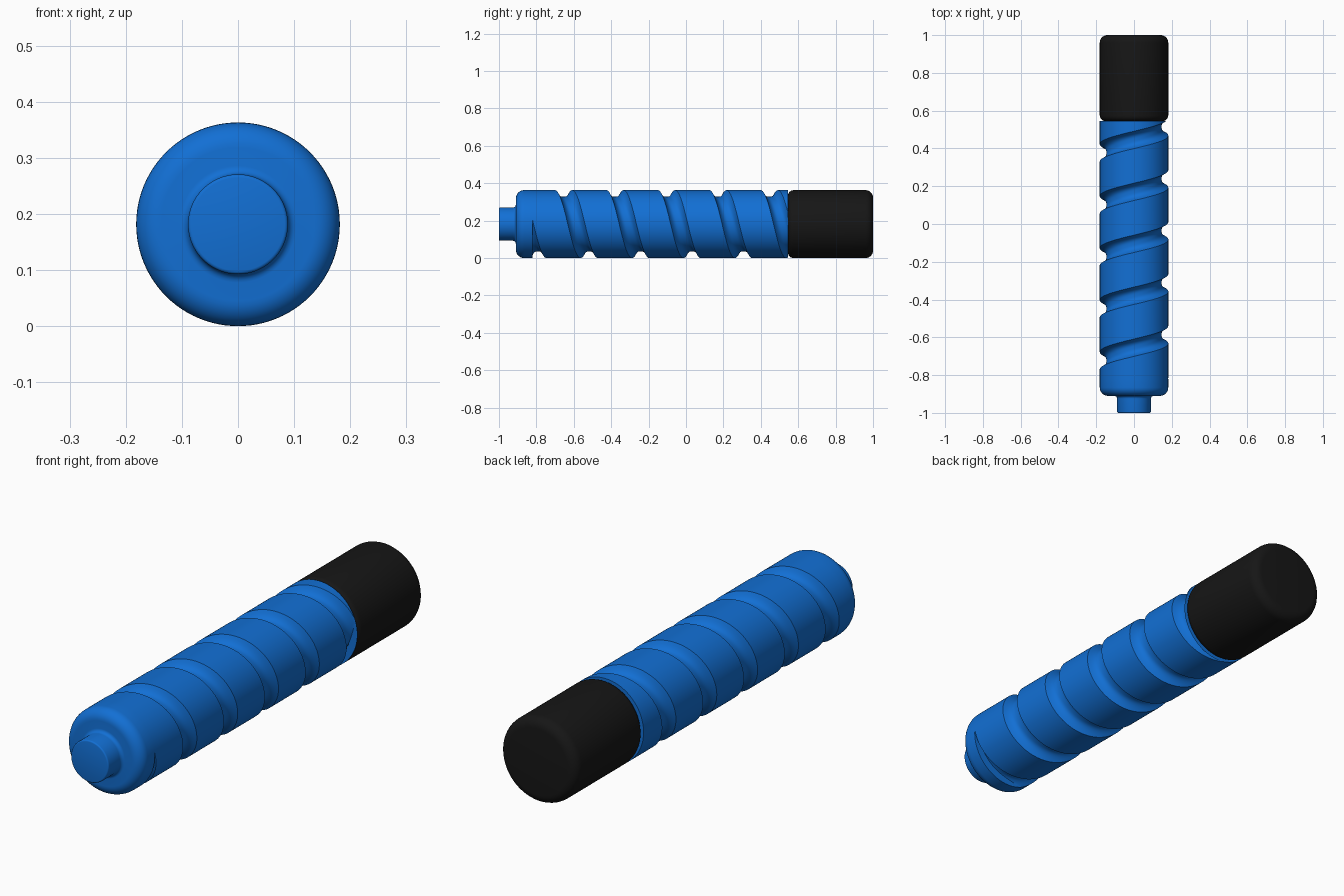
import bpy, bmesh
from math import pi, cos, sin

if "Cube" in bpy.data.objects:
    bpy.data.objects.remove(bpy.data.objects["Cube"])

N = 96                      # sides around the axis
R, ZC = 0.1815, 0.1815      # body radius and axis height
Y0, Y1 = -0.82, 0.545       # stretch that carries the spiral groove
PITCH, HALF, DEPTH = 0.275, 0.046, 0.035


def material(name, color):
    m = bpy.data.materials.new(name)
    m.diffuse_color = color
    m.use_nodes = True
    m.node_tree.nodes["Principled BSDF"].inputs["Base Color"].default_value = m.diffuse_color
    return m


def arc(y, r, rad, a0, a1, n=6):
    """Profile arc points (y, r) about a centre."""
    return [(y + rad * cos(a0 + (a1 - a0) * i / n),
             r + rad * sin(a0 + (a1 - a0) * i / n)) for i in range(n + 1)]


def revolve(name, profile_at, mat):
    """Skin a profile around the y axis; profile_at(angle) gives (y, r) points."""
    bm = bmesh.new()
    cols = []
    for i in range(N + 1):
        a = 2 * pi * i / N
        cols.append([bm.verts.new((r * cos(a), y, ZC + r * sin(a)))
                     for y, r in profile_at(a)])
    for c, d in zip(cols, cols[1:]):
        for j in range(len(c) - 1):
            bm.faces.new((c[j], c[j + 1], d[j + 1], d[j]))
    bmesh.ops.remove_doubles(bm, verts=bm.verts, dist=1e-5)
    bmesh.ops.recalc_face_normals(bm, faces=bm.faces)
    me = bpy.data.meshes.new(name)
    bm.to_mesh(me)
    bm.free()
    ob = bpy.data.objects.new(name, me)
    bpy.context.collection.objects.link(ob)
    me.materials.append(mat)
    bpy.ops.object.select_all(action='DESELECT')
    ob.select_set(True)
    bpy.context.view_layer.objects.active = ob
    bpy.ops.object.shade_smooth_by_angle(angle=0.6)
    return ob


# Front end: nub, fillet at its root, rounded shoulder
front = [(-1, 0)] + arc(-0.994, 0.083, 0.006, pi, pi / 2, 3)
front += arc(-0.925, 0.104, 0.015, -pi / 2, 0, 5)
front += arc(-0.865, R - 0.045, 0.045, pi, pi / 2, 8) + [(Y0, R)]


def grooved_body(a):
    """Front end followed by the groove cross-sections met at this angle."""
    pts = list(front)
    for k in range(-2, 7):
        centre = -0.586 - PITCH * a / (2 * pi) + k * PITCH
        for i in range(-8, 9):
            y = min(max(centre + HALF * i / 8, Y0), Y1)
            u = min(abs(y - centre) / HALF, 1)
            pts.append((y, R - DEPTH * (1 - u ** 3)))
    return pts + [(Y1, 0)]


# Black end cap with rounded rims
cap = [(Y1, 0)] + arc(Y1 + 0.03, R - 0.03, 0.03, pi, pi / 2)
cap += arc(1 - 0.04, R - 0.04, 0.04, pi / 2, 0) + [(1, 0)]

blue = material("blue", (0.006, 0.16, 0.66, 1))
black = material("black", (0.008, 0.008, 0.008, 1))
revolve("grooved_body", grooved_body, blue)
revolve("end_cap", lambda a: cap, black)
